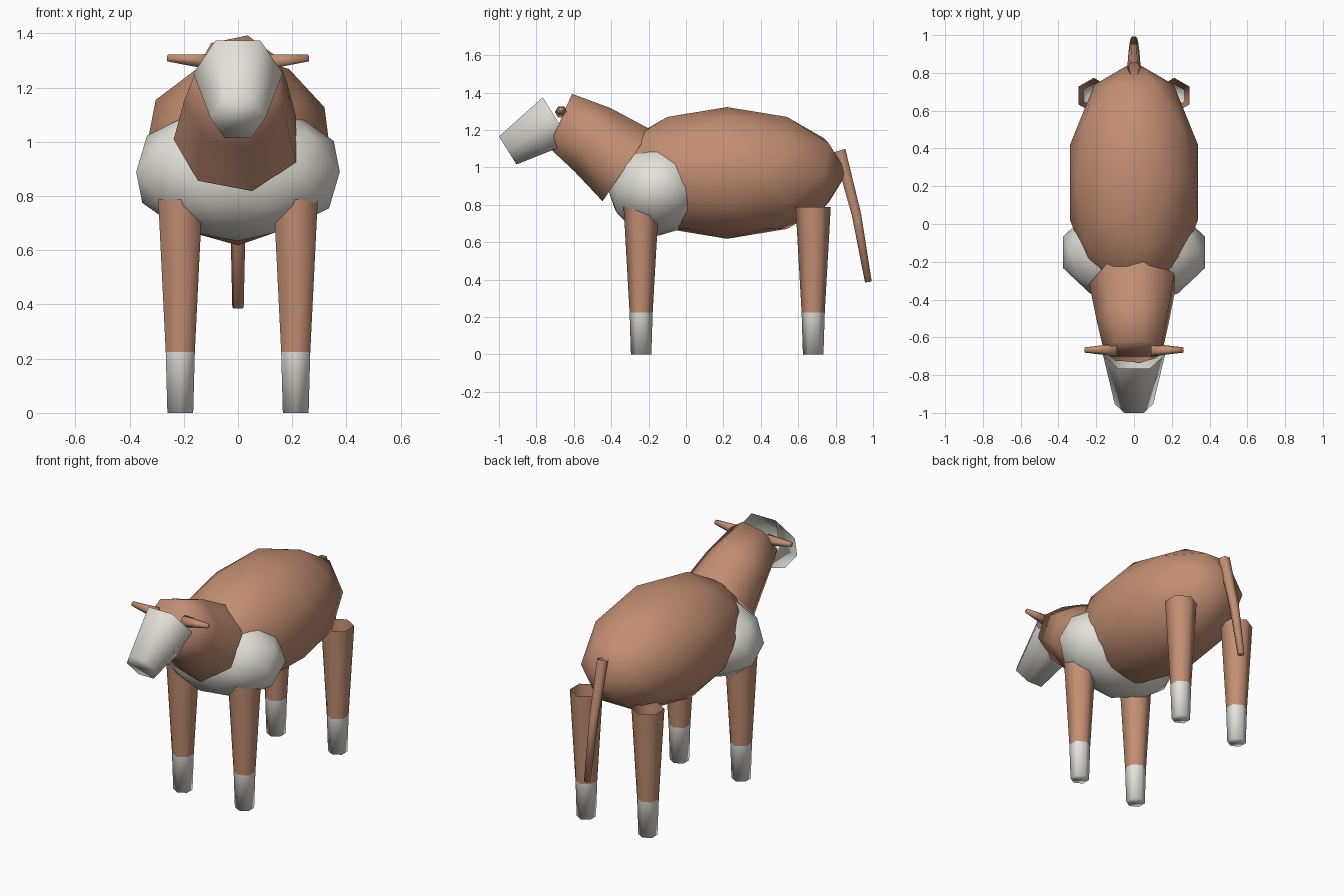
import bpy, bmesh
from math import sin, cos, radians, pi
from mathutils import Vector

if "Cube" in bpy.data.objects:
    bpy.data.objects.remove(bpy.data.objects["Cube"])


def material(name, rgb):
    m = bpy.data.materials.new(name)
    m.use_nodes = True
    m.diffuse_color = (*rgb, 1)
    m.node_tree.nodes["Principled BSDF"].inputs["Base Color"].default_value = (*rgb, 1)
    return m


brown = material("brown coat", (0.54, 0.27, 0.17))
white = material("off white", (0.78, 0.76, 0.70))


def finish(name, bm, mats):
    bmesh.ops.recalc_face_normals(bm, faces=bm.faces)
    for f in bm.faces:
        f.smooth = True
    mesh = bpy.data.meshes.new(name)
    bm.to_mesh(mesh)
    bm.free()
    for m in mats:
        mesh.materials.append(m)
    ob = bpy.data.objects.new(name, mesh)
    bpy.context.collection.objects.link(ob)
    return ob


def ball(name, centre, radii, mat):
    """Low-poly ellipsoid."""
    bm = bmesh.new()
    bmesh.ops.create_icosphere(bm, subdivisions=2, radius=1)
    bmesh.ops.scale(bm, vec=radii, verts=bm.verts)
    bmesh.ops.translate(bm, vec=centre, verts=bm.verts)
    return finish(name, bm, [mat])


def tube(name, sides, phase, rings, mats, x=0, split=0):
    """Tapered limb, open at its root and closed at its tip.
    Each ring is (y, z, radius, pitch); segments from split on use the second material."""
    bm = bmesh.new()
    loops = []
    for y, z, r, pitch in rings:
        p = radians(pitch)
        up = Vector((0, sin(p), cos(p)))
        angles = [radians(phase) + 2 * pi * i / sides for i in range(sides)]
        loops.append([bm.verts.new(Vector((x, y, z)) + r * (cos(a) * Vector((1, 0, 0)) + sin(a) * up))
                      for a in angles])
    last = 1 if split else 0
    for k, (a, b) in enumerate(zip(loops, loops[1:])):
        for i in range(sides):
            j = (i + 1) % sides
            f = bm.faces.new((a[i], a[j], b[j], b[i]))
            f.material_index = 1 if split and k >= split else 0
    bm.faces.new(loops[-1]).material_index = last
    return finish(name, bm, mats)


# Trunk and chest
ball("body", (0, 0.22, 0.97), (0.357, 0.64, 0.352), brown)
ball("chest", (0, -0.15, 0.889), (0.395, 0.27, 0.255), white)

# Neck running into the head, then the muzzle
tube("neck", 7, 180, [(-0.317, 1.01, 0.237, 34), (-0.5, 1.147, 0.2, 29),
                      (-0.672, 1.25, 0.16, 23.6)], [brown])
tube("muzzle", 6, 0, [(-0.69, 1.253, 0.165, -32), (-0.953, 1.09, 0.102, -32)], [white])

# Tail
tube("tail", 6, 0, [(0.822, 1.09, 0.036, -107), (0.912, 0.745, 0.029, -103),
                    (0.975, 0.387, 0.021, -98)], [brown])

# Legs with pale feet
for end, y in (("front", -0.24), ("back", 0.68)):
    for side, x in (("left", 0.213), ("right", -0.213)):
        tube(f"{end}_{side}_leg", 6, 90,
             [(y, 0.787, 0.094, -90), (y, 0.225, 0.062, -90), (y, 0, 0.055, -90)],
             [brown, white], x, split=1)

# Horns
for side, s in (("left", 1), ("right", -1)):
    bpy.ops.mesh.primitive_cone_add(vertices=6, radius1=0.034, radius2=0.014, depth=0.17,
                                    location=(s * 0.177, -0.667, 1.302),
                                    rotation=(0, s * radians(85), 0))
    horn = bpy.context.object
    horn.name = f"{side}_horn"
    horn.data.materials.append(brown)
    bpy.ops.object.shade_smooth()
